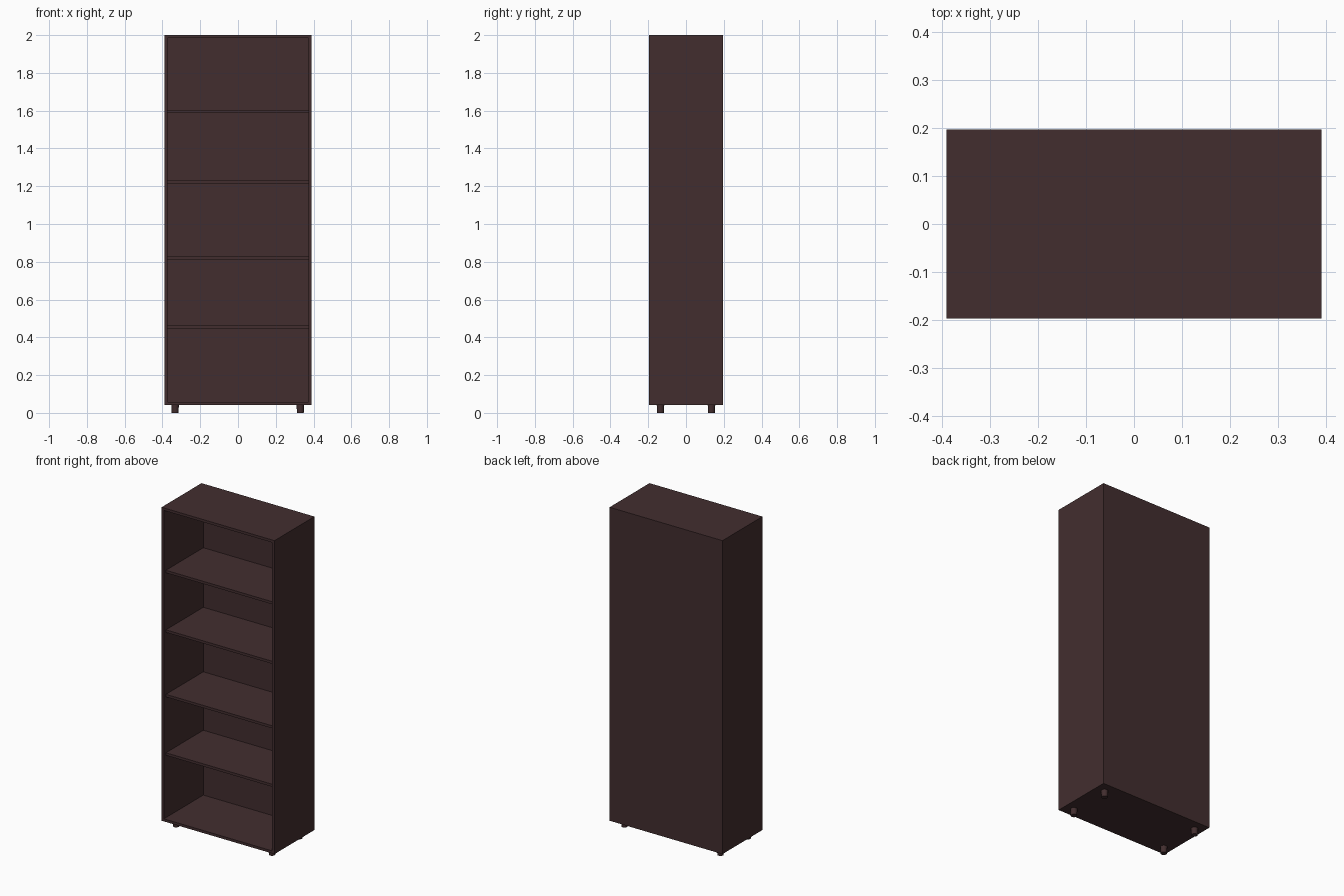
import bpy

cube = bpy.data.objects.get("Cube")
if cube:
    bpy.data.objects.remove(cube, do_unlink=True)

# Single dark wood colour
wood = bpy.data.materials.new("dark brown wood")
wood.use_nodes = True
colour = (0.055, 0.027, 0.028, 1)
wood.diffuse_color = colour
wood.node_tree.nodes["Principled BSDF"].inputs["Base Color"].default_value = colour

W, D = 0.39, 0.197          # half width and half depth
BASE, TOP = 0.042, 2.0      # case bottom and top
T, BACK = 0.016, 0.005      # board and back panel thickness
SETBACK = 0.02              # shelves sit behind the front edge


def board(name, x, y, z):
    """Box spanning the given (low, high) ranges."""
    bpy.ops.mesh.primitive_cube_add(size=1, location=[sum(r) / 2 for r in (x, y, z)])
    ob = bpy.context.object
    ob.name = name
    ob.scale = [r[1] - r[0] for r in (x, y, z)]
    bpy.ops.object.transform_apply(location=False, rotation=False, scale=True)
    ob.data.materials.append(wood)


# Case
inner = (-W + T, W - T)
board("top_panel", (-W, W), (-D, D), (TOP - T, TOP))
board("bottom_panel", (-W, W), (-D, D), (BASE, BASE + T))
board("right_side", (-W, -W + T), (-D, D), (BASE + T, TOP - T))
board("left_side", (W - T, W), (-D, D), (BASE + T, TOP - T))
board("back_panel", inner, (D - BACK, D), (BASE + T, TOP - T))

# Shelves, given by their top heights
for i, z in enumerate((0.463, 0.828, 1.231, 1.603)):
    board(f"shelf_{i + 1}", inner, (-D + SETBACK, D - BACK), (z - T, z))

# Round feet
for side, x in (("right", -0.333), ("left", 0.33)):
    for end, y in (("front", -0.135), ("back", 0.135)):
        bpy.ops.mesh.primitive_cone_add(vertices=24, radius1=0.018, radius2=0.02,
                                        depth=BASE, location=(x, y, BASE / 2))
        foot = bpy.context.object
        foot.name = f"{end}_{side}_foot"
        foot.data.materials.append(wood)
        bpy.ops.object.shade_smooth_by_angle()
